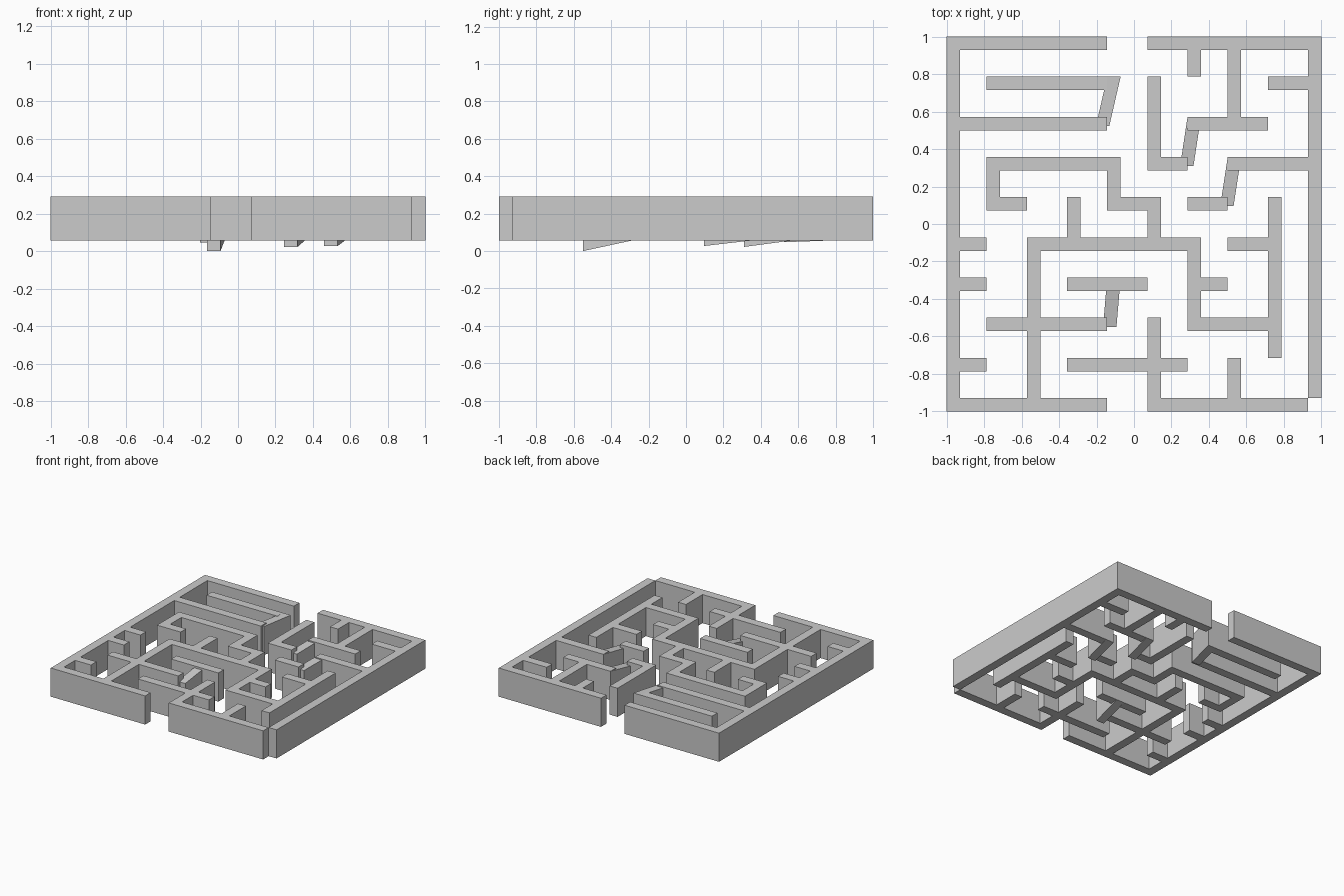
import bpy, bmesh

if "Cube" in bpy.data.objects:
    bpy.data.objects.remove(bpy.data.objects["Cube"])

U = 1 / 14            # one grid unit = wall thickness
Z0, Z1 = 0.057, 0.292  # wall bottom and top

gray = bpy.data.materials.new("plain gray")
gray.diffuse_color = (0.6, 0.6, 0.6, 1)
gray.use_nodes = True
gray.node_tree.nodes["Principled BSDF"].inputs["Base Color"].default_value = gray.diffuse_color


def finish(name, bm):
    bmesh.ops.recalc_face_normals(bm, faces=bm.faces)
    me = bpy.data.meshes.new(name)
    bm.to_mesh(me)
    bm.free()
    me.materials.append(gray)
    ob = bpy.data.objects.new(name, me)
    bpy.context.collection.objects.link(ob)


# horizontal walls: (lower y, x start, x end) in grid units
rows = [(13, -14, -2), (13, 1, 14),
        (10, -11, -2), (10, 10, 13),
        (7, -13, -2), (7, 4, 10),
        (4, -11, -1), (4, 1, 4), (4, 7, 13),
        (1, -11, -8), (1, -2, 2), (1, 4, 7),
        (-2, -13, -11), (-2, -8, 5), (-2, 7, 10),
        (-5, -13, -11), (-5, -5, 1), (-5, 5, 7),
        (-8, -11, -2), (-8, 4, 10),
        (-11, -13, -11), (-11, -5, 4),
        (-14, -14, -2), (-14, 1, 13)]
# vertical walls: (left x, y start, y end)
cols = [(-14, -14, 14), (13, -13, 14),
        (4, 11, 13), (7, 8, 13), (1, 4, 11),
        (-11, 1, 4), (-2, 1, 4), (1, -2, 2), (-5, -2, 2),
        (10, -10, 2), (-8, -14, -2), (4, -8, -2),
        (1, -14, -7), (7, -14, -10)]

cells = {(x, y) for y, a, b in rows for x in range(a, b)}
cells |= {(x, y) for x, a, b in cols for y in range(a, b)}

# maze walls: extrude the filled cells, keeping only outer faces
bm = bmesh.new()
cache = {}


def vert(x, y, z):
    if (x, y, z) not in cache:
        cache[x, y, z] = bm.verts.new((x * U, y * U, z))
    return cache[x, y, z]


for x, y in sorted(cells):
    ring = [(x, y), (x + 1, y), (x + 1, y + 1), (x, y + 1)]
    bm.faces.new([vert(*p, Z1) for p in ring])
    bm.faces.new([vert(*p, Z0) for p in reversed(ring)])
    for i, (dx, dy) in enumerate([(0, -1), (1, 0), (0, 1), (-1, 0)]):
        if (x + dx, y + dy) not in cells:
            p, q = ring[i], ring[(i + 1) % 4]
            bm.faces.new([vert(*p, Z0), vert(*q, Z0), vert(*q, Z1), vert(*p, Z1)])
bmesh.ops.dissolve_limit(bm, angle_limit=0.01, verts=bm.verts, edges=bm.edges)
finish("maze_walls", bm)

# sagging walls: start x, start y (grid units), end left x, end y, drop
for i, (sx, sy, ex, ey, drop) in enumerate([
        (-2, 11, -0.203, 0.524, 0.010),
        (4, 8, 0.246, 0.31, 0.035),
        (7, 5, 0.460, 0.096, 0.030),
        (-2, -4, -0.165, -0.55, 0.057)]):
    bm = bmesh.new()
    ends = []
    for x, y, d in [(sx * U, sy * U, 0), (ex, ey, drop)]:
        ends.append([bm.verts.new(p) for p in [
            (x, y, Z0 - d), (x + U, y, Z0 - d), (x + U, y, Z1 - d), (x, y, Z1 - d)]])
    a, b = ends
    bm.faces.new(a)
    bm.faces.new(b[::-1])
    for k in range(4):
        n = (k + 1) % 4
        bm.faces.new([a[k], b[k], b[n], a[n]])
    finish(f"slanted_wall_{i + 1}", bm)
